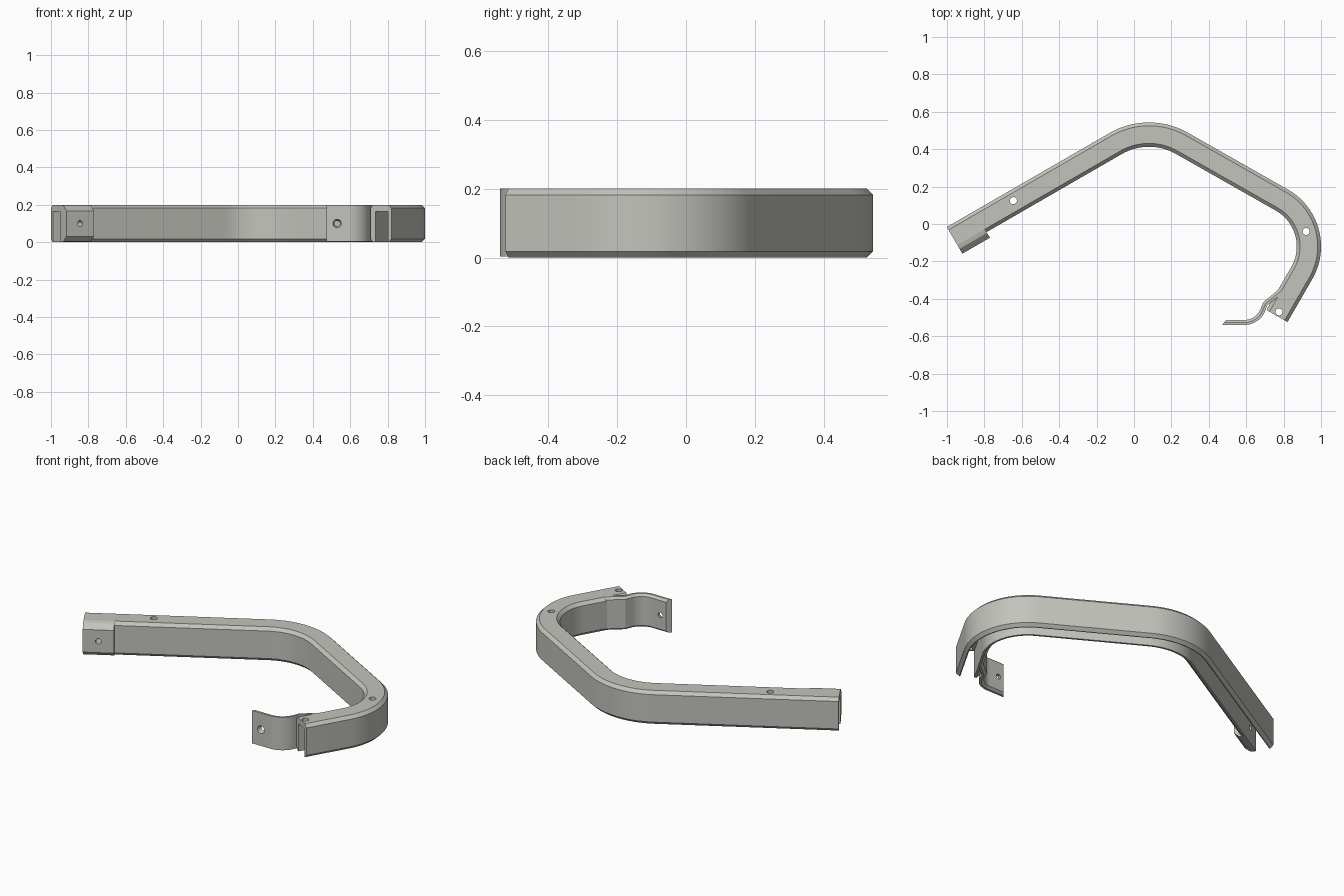
import bpy, bmesh, math
from mathutils import Vector, Matrix

if "Cube" in bpy.data.objects:
    bpy.data.objects.remove(bpy.data.objects["Cube"])

mat = bpy.data.materials.new("warm light grey")
mat.diffuse_color = (0.55, 0.55, 0.51, 1)
mat.use_nodes = True
mat.node_tree.nodes["Principled BSDF"].inputs["Base Color"].default_value = mat.diffuse_color


def direction(deg):
    return Vector((math.cos(math.radians(deg)), math.sin(math.radians(deg))))


def sweep(name, stations, profile):
    """Loft a closed (inset, z) profile along stations of (point, outward normal)."""
    bm = bmesh.new()
    rings = []
    for p, n in stations:
        rings.append([bm.verts.new((p.x - n.x * w, p.y - n.y * w, z)) for w, z in profile])
    k = len(profile)
    for a, b in zip(rings, rings[1:]):
        for i in range(k):
            bm.faces.new((a[i], a[(i + 1) % k], b[(i + 1) % k], b[i]))
    bm.faces.new(rings[0])
    bm.faces.new(rings[-1])
    bmesh.ops.recalc_face_normals(bm, faces=bm.faces)
    me = bpy.data.meshes.new(name)
    bm.to_mesh(me)
    bm.free()
    ob = bpy.data.objects.new(name, me)
    bpy.context.collection.objects.link(ob)
    me.materials.append(mat)
    return ob


def drill(obs, loc, axis, r1, depth, r2=None):
    """Cut a round (or tapered) hole through the given objects."""
    bpy.ops.mesh.primitive_cone_add(vertices=24, radius1=r1, radius2=r2 or r1, depth=depth)
    cutter = bpy.context.object
    cutter.name = "hole_cutter"
    cutter.matrix_world = (Matrix.Translation(loc)
                           @ Vector(axis).to_track_quat('Z', 'Y').to_matrix().to_4x4())
    cutter.hide_render = True
    for ob in obs:
        mod = ob.modifiers.new("hole", 'BOOLEAN')
        mod.operation, mod.solver, mod.object = 'DIFFERENCE', 'EXACT', cutter
        bpy.context.view_layer.objects.active = ob
        bpy.ops.object.modifier_apply(modifier=mod.name)
    bpy.data.objects.remove(cutter)


# Outer edge of the bent channel: straight, 60 degree bend, straight, 90 degree bend, straight
c1, r1 = Vector((0.08, 0.123)), 0.42
c2, r2 = Vector((0.65, -0.12)), 0.35
n_left, n_right = direction(120), direction(-30)
along = direction(30)
start = c1 + n_left * r1 - along * 1.005
path = [(start, n_left)]
path += [(c1 + direction(120 - 60 * i / 20) * r1, direction(120 - 60 * i / 20)) for i in range(21)]
path += [(c2 + direction(60 - 90 * i / 28) * r2, direction(60 - 90 * i / 28)) for i in range(29)]
path.append((c2 + n_right * r2 + direction(-120) * 0.265, n_right))

# Channel, open underneath, with chamfered long edges
channel = sweep("channel", path, [
    (0.0, 0.018), (0.0, 0.182), (0.018, 0.2), (0.112, 0.2), (0.13, 0.182),
    (0.13, 0.018), (0.112, 0.0), (0.1, 0.0), (0.1, 0.165), (0.023, 0.165),
    (0.023, 0.0), (0.018, 0.0)])

# Thickened pad on the inner wall at the left end
pad = sweep("end_pad", [(start, n_left), (start + along * 0.17, n_left)], [
    (0.112, 0.2), (0.135, 0.195), (0.165, 0.168), (0.165, 0.032),
    (0.135, 0.005), (0.112, 0.0), (0.105, 0.02), (0.105, 0.18)])

# Thin curved clip at the right end
ce, re = Vector((0.59, -0.42)), 0.12
clip_path = [(Vector((0.795, -0.367)), direction(-48)), (Vector((0.712, -0.436)), direction(-42))]
clip_path += [(ce + direction(-18 - 72 * i / 14) * re, direction(-18 - 72 * i / 14))
              for i in range(15)]
clip_path.append((Vector((0.472, -0.54)), Vector((-0.75, -1.0))))
clip = sweep("clip", clip_path, [(0, 0.003), (0, 0.2), (0.013, 0.2), (0.027, 0.188),
                                 (0.027, 0.015), (0.013, 0.003)])

# Screw holes in the top, the pad and the clip
for x, y in ((-0.645, 0.125), (0.92, -0.04), (0.775, -0.47)):
    drill([channel], (x, y, 0.19), (0, 0, 1), 0.019, 0.1)
pad_hole = start + along * 0.085 - n_left * 0.14
drill([channel, pad], (pad_hole.x, pad_hole.y, 0.1), (-n_left.x, -n_left.y, 0), 0.016, 0.12)
drill([clip], (0.53, -0.527, 0.1), (0, 1, 0), 0.025, 0.04, 0.013)

for ob in (channel, pad, clip):
    bpy.ops.object.select_all(action='DESELECT')
    ob.select_set(True)
    bpy.context.view_layer.objects.active = ob
    bpy.ops.object.shade_smooth_by_angle(angle=math.radians(25))
